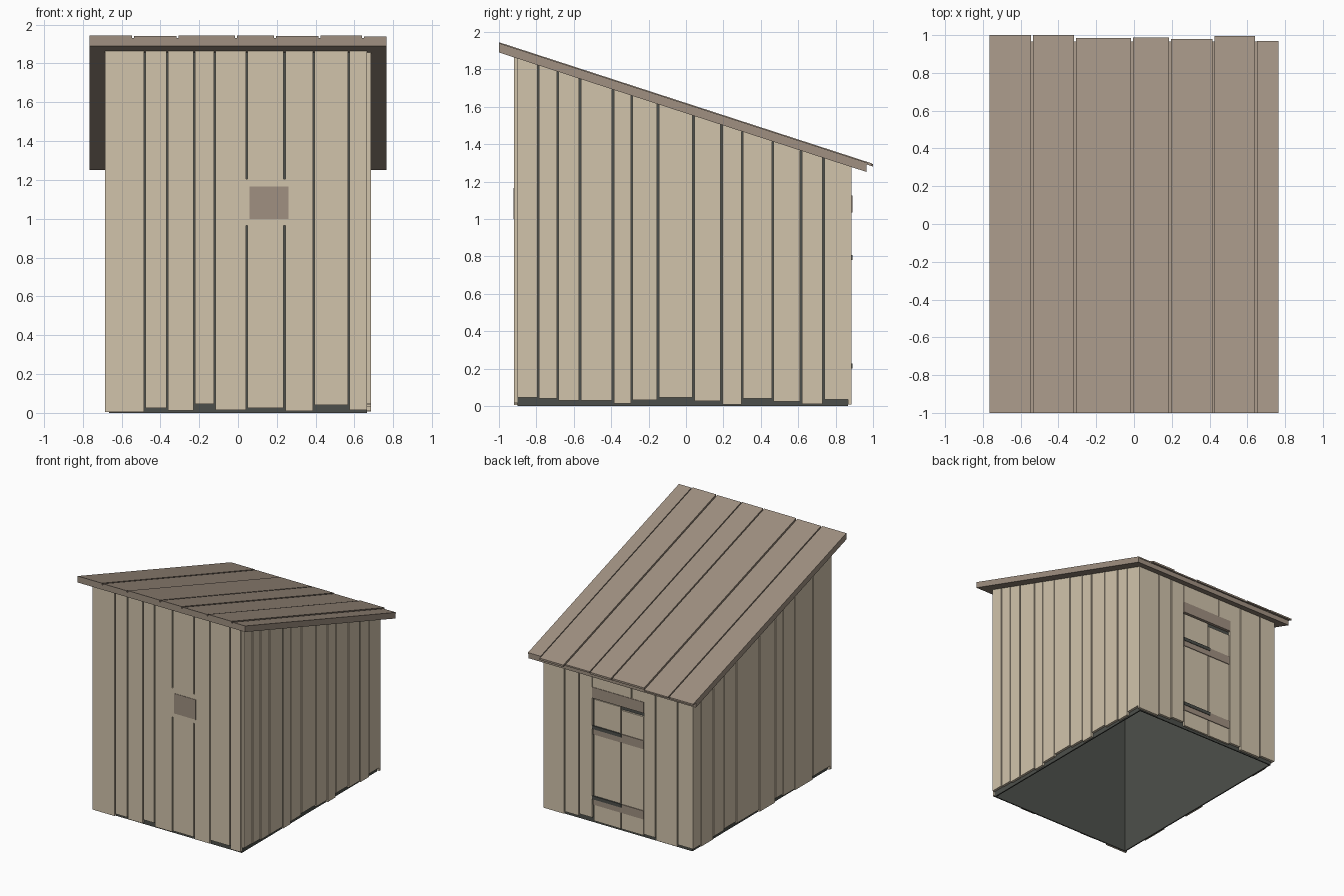
import bpy, bmesh

if "Cube" in bpy.data.objects:
    bpy.data.objects.remove(bpy.data.objects["Cube"], do_unlink=True)


def material(name, color):
    m = bpy.data.materials.new(name)
    m.use_nodes = True
    m.diffuse_color = (*color, 1)
    m.node_tree.nodes["Principled BSDF"].inputs["Base Color"].default_value = (*color, 1)
    return m


BEIGE = material("pale wood", (0.64, 0.55, 0.41))
BROWN = material("brown wood", (0.35, 0.28, 0.22))
DARK = material("dark lining", (0.073, 0.078, 0.069))


def slope(offset):
    """Height of a plane parallel to the roof, measured from its underside."""
    return lambda y: 1.565 - 0.325 * y + offset


def height(z, y):
    return z(y) if callable(z) else z


def add_block(bm, x, y, z):
    """Box over the x, y and z ranges; z limits may be sloped planes."""
    rings = [[bm.verts.new((px, py, height(level, py)))
              for px, py in ((x[0], y[0]), (x[1], y[0]), (x[1], y[1]), (x[0], y[1]))]
             for level in z]
    bm.faces.new(rings[0][::-1])
    bm.faces.new(rings[1])
    for i in range(4):
        j = (i + 1) % 4
        bm.faces.new((rings[0][i], rings[0][j], rings[1][j], rings[1][i]))


def build(name, mat, blocks):
    bm = bmesh.new()
    for b in blocks:
        add_block(bm, *b)
    bmesh.ops.recalc_face_normals(bm, faces=bm.faces)
    me = bpy.data.meshes.new(name)
    bm.to_mesh(me)
    bm.free()
    me.materials.append(mat)
    ob = bpy.data.objects.new(name, me)
    bpy.context.collection.objects.link(ob)
    return ob


def spans(edges, gap=0.009):
    """Neighbouring ranges between edges, with a narrow gap at each joint."""
    last = len(edges) - 2
    return [(a + (gap / 2 if i else 0), b - (gap / 2 if i < last else 0))
            for i, (a, b) in enumerate(zip(edges, edges[1:]))]


EAVE = slope(0)
DROPS = [0.045, 0.04, 0.03, 0.03, 0.012, 0.033, 0.045, 0.028, 0.008, 0.04, 0.023, 0.01, 0.035]

# Hollow dark lining, open at the bottom
T = 0.01
build("wall_lining", DARK, [
    ((-0.665, 0.665), (-0.9, -0.9 + T), (0, EAVE)),
    ((-0.665, 0.665), (0.865 - T, 0.865), (0, EAVE)),
    ((-0.665, -0.665 + T), (-0.9, 0.865), (0, EAVE)),
    ((0.665 - T, 0.665), (-0.9, 0.865), (0, EAVE))])

# Front planks
front = [-0.685, -0.48, -0.365, -0.225, -0.12, 0.045, 0.24, 0.39, 0.57, 0.665]
front_drops = [0.005, 0.025, 0.013, 0.045, 0.015, 0.025, 0.01, 0.04, 0.015]
build("front_planks", BEIGE, [(s, (-0.92, -0.9), (d, EAVE))
                              for s, d in zip(spans(front), front_drops)])

# Side planks
left = [-0.9, -0.79, -0.685, -0.567, -0.39, -0.29, -0.15, 0.04, 0.19, 0.3, 0.463, 0.615, 0.735, 0.872]
right = [-0.9, -0.68, -0.44, -0.29, -0.19, 0.02, 0.32, 0.48, 0.62, 0.78, 0.872]
build("left_planks", BEIGE, [((0.665, 0.685), s, (d, EAVE))
                             for s, d in zip(spans(left), DROPS)])
build("right_planks", BEIGE, [((-0.685, -0.665), s, (d, EAVE))
                              for s, d in zip(spans(right), DROPS[::-1])])

# Back planks on both sides of the door, and over it
BACK = (0.865, 0.885)
jambs = spans([-0.685, -0.54, -0.34, -0.235]) + spans([0.24, 0.36, 0.49, 0.685])
build("back_planks", BEIGE, [(s, BACK, (d, EAVE)) for s, d in zip(jambs, DROPS[3:])])
build("over_door_planks", BEIGE, [(s, BACK, (1.12, EAVE))
                                  for s in spans([-0.235, -0.12, 0.235])])

# Door with lintel, battens and hinges
door = spans([-0.23, -0.02, 0.225])
build("door_planks", BEIGE, [(s, (0.865, 0.88), (0.02, top))
                             for s, top in zip(door, (1.0, 1.025))])
build("door_lintel", BROWN, [((-0.235, 0.235), (0.865, 0.889), (1.035, 1.125))])
build("door_battens", BROWN, [((-0.23, 0.228), (0.865, 0.886), (z, z + 0.07))
                              for z in (0.155, 0.735)])
build("door_hinges", DARK, [((-0.03, 0.235), (0.88, 0.89), (z, z + 0.028))
                            for z in (0.2, 0.78)])

# Front hatch with a backing that fills the plank gaps around it
build("hatch_backing", BEIGE, [((0.03, 0.28), (-0.919, -0.9), (0.965, 1.205))])
build("hatch", BROWN, [((0.06, 0.26), (-0.923, -0.9), (1.0, 1.165))])

# Sloped roof slab and the boards on it
build("roof_slab", BROWN, [((-0.765, 0.765), (-1, 0.965), (EAVE, slope(0.04)))])
boards = [-0.765, -0.54, -0.312, -0.01, 0.19, 0.42, 0.645, 0.765]
ends = [1.0, 1.0, 0.985, 0.988, 0.98, 0.995, 0.97]
lifts = [0.053, 0.051, 0.055, 0.055, 0.052, 0.055, 0.05]
build("roof_boards", BROWN, [(s, (-1, e), (slope(0.04), slope(t)))
                             for s, e, t in zip(spans(boards, 0.01), ends, lifts)])
